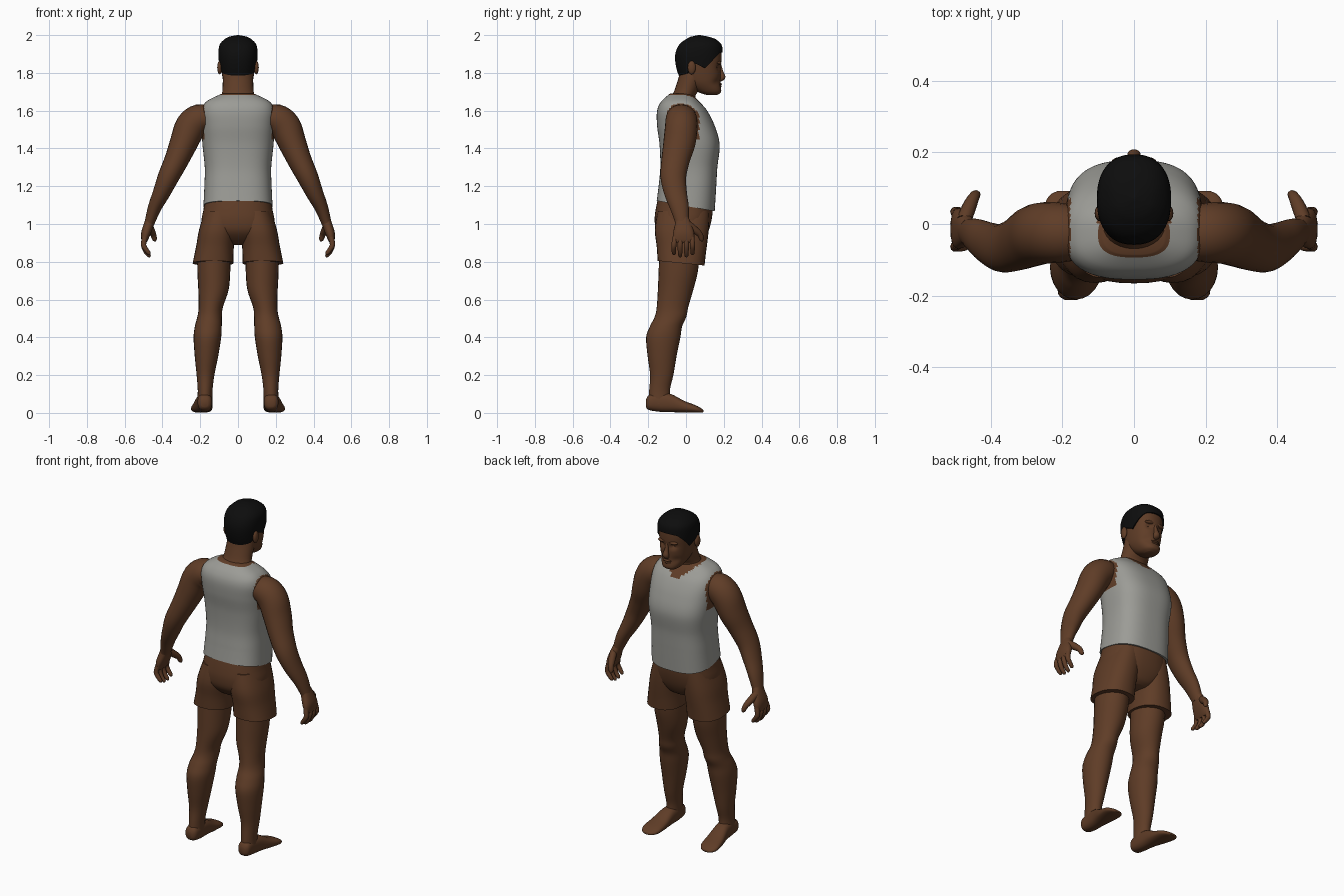
import bpy, bmesh, math
from mathutils import Vector

if "Cube" in bpy.data.objects:
    bpy.data.objects.remove(bpy.data.objects["Cube"])


def material(name, rgb):
    m = bpy.data.materials.new(name)
    m.diffuse_color = (*rgb, 1)
    m.use_nodes = True
    m.node_tree.nodes["Principled BSDF"].inputs["Base Color"].default_value = m.diffuse_color
    return m


SKIN = material("brown skin", (0.115, 0.046, 0.020))
SHIRT = material("grey cloth", (0.33, 0.33, 0.305))
HAIR = material("black hair", (0.004, 0.004, 0.004))


def make(name, verts, faces, mats, mirror=False, rule=None):
    """Mesh object; rule(centre) gives the material index of a face."""
    me = bpy.data.meshes.new(name)
    me.from_pydata(verts, [], faces)
    bm = bmesh.new()
    bm.from_mesh(me)
    bmesh.ops.recalc_face_normals(bm, faces=bm.faces)
    for f in bm.faces:
        f.smooth = True
        if rule:
            f.material_index = rule(f.calc_center_median())
    bm.to_mesh(me)
    bm.free()
    for m in mats:
        me.materials.append(m)
    ob = bpy.data.objects.new(name, me)
    bpy.context.collection.objects.link(ob)
    if mirror:
        ob.modifiers.new("Mirror", 'MIRROR')
    return ob


def spline(secs, steps):
    """Catmull-Rom through tuples of numbers."""
    out = []
    for i in range(len(secs) - 1):
        p0, p1 = secs[max(i - 1, 0)], secs[i]
        p2, p3 = secs[i + 1], secs[min(i + 2, len(secs) - 1)]
        for k in range(steps):
            t = k / steps
            out.append([0.5 * (2 * b + (c - a) * t + (2 * a - 5 * b + 4 * c - d) * t * t
                               + (3 * b - a - 3 * c + d) * t ** 3)
                        for a, b, c, d in zip(p0, p1, p2, p3)])
    return out + [list(secs[-1])]


def power(v, p):
    return math.copysign(abs(v) ** (2 / p), v)


def loft(name, secs, mats, axes='flat', n=24, steps=4, p=2.0, mirror=False, rule=None, shape=None):
    """Skin rounded sections (x, y, z, radius a, radius b) along a spline."""
    rings = spline(secs, steps)
    verts = []
    for i, (x, y, z, ra, rb) in enumerate(rings):
        if axes == 'path':
            t = Vector(rings[min(i + 1, len(rings) - 1)][:3]) - Vector(rings[max(i - 1, 0)][:3])
            t.normalize()
            a = Vector((0, 1, 0)).cross(t).normalized()
            b = t.cross(a)
        else:
            a = Vector((1, 0, 0))
            b = Vector((0, 0, 1)) if axes == 'foot' else Vector((0, 1, 0))
        for k in range(n):
            w = math.tau * k / n
            v = Vector((x, y, z)) + a * max(ra, .001) * power(math.cos(w), p) \
                + b * max(rb, .001) * power(math.sin(w), p)
            verts.append(shape(v) if shape else v)
    faces = [(i * n + k, i * n + (k + 1) % n, (i + 1) * n + (k + 1) % n, (i + 1) * n + k)
             for i in range(len(rings) - 1) for k in range(n)]
    faces += [tuple(range(n)), tuple(range(len(verts) - n, len(verts)))]
    return make(name, verts, faces, mats, mirror, rule)


def sec(z, back, front, half, x=0.0):
    return (x, (back + front) / 2, z, half, (front - back) / 2)


def ellipsoid(name, centre, radii, mirror=False):
    cx, cy, cz = centre
    rx, ry, rz = radii
    secs = [(cx, cy, cz - rz * math.cos(math.pi * i / 8), rx * math.sin(math.pi * i / 8),
             ry * math.sin(math.pi * i / 8)) for i in range(9)]
    return loft(name, secs, [SKIN], n=14, steps=1, mirror=mirror)


# Tank top: neckline and armholes are left as skin
def shirt_rule(c):
    neck = c.z > 1.59 + abs(c.x) * 0.9 if c.y > 0 else c.z > 1.683
    arm = abs(c.x) > 0.178 and 1.45 < c.z and abs(c.y + 0.015) < 0.085
    return 1 if neck or arm else 0


def hem_tilt(v):
    if v.z < 1.2:
        v.z -= 0.19 * v.y * (1.2 - v.z) / 0.11
    return v


loft("tank_top", [sec(1.095, -.155, .152, .183), sec(1.2, -.145, .16, .178), sec(1.3, -.136, .166, .176),
                  sec(1.42, -.14, .178, .188), sec(1.52, -.153, .152, .194), sec(1.6, -.153, .112, .194),
                  sec(1.65, -.13, .068, .165), sec(1.69, -.085, .03, .085)],
     [SHIRT, SKIN], n=72, steps=8, p=2.7, rule=shirt_rule, shape=hem_tilt)

# Shorts: seat plus two flared legs
loft("shorts_seat", [sec(1.15, -.145, .14, .172), sec(1.08, -.16, .142, .182), sec(1.02, -.166, .135, .193),
                     sec(.96, -.155, .118, .185), sec(.91, -.11, .09, .11), sec(.89, -.07, .06, .05)],
     [SKIN], n=40, p=2.4)


def short_tilt(v):
    if v.z < .85:
        v.z -= 0.1 * (v.y + .1) * (.85 - v.z) / .05
    return v


loft("shorts_leg", [sec(1.07, -.15, .125, .085, .09), sec(.97, -.165, .12, .098, .108),
                    sec(.88, -.155, .11, .1, .122), sec(.80, -.15, .098, .108, .132)],
     [SKIN], n=28, p=2.3, mirror=True, shape=short_tilt)

# Legs
loft("leg", [sec(.87, -.14, .075, .088, .127), sec(.75, -.145, .063, .087, .128), sec(.65, -.149, .038, .08, .13),
             sec(.56, -.155, .012, .064, .144), sec(.51, -.165, .002, .065, .15), sec(.46, -.19, -.02, .071, .157),
             sec(.40, -.211, -.03, .073, .162), sec(.3, -.203, -.05, .062, .167), sec(.2, -.19, -.067, .047, .172),
             sec(.12, -.195, -.085, .039, .174), sec(.05, -.2, -.08, .04, .176)],
     [SKIN], n=24, mirror=True)
# Feet, heel to toe
loft("foot", [(.176, -.212, .05, .018, .02), (.176, -.195, .055, .036, .04), (.176, -.14, .056, .04, .05),
              (.18, -.08, .052, .044, .048), (.188, -.01, .033, .053, .031), (.194, .05, .021, .055, .02),
              (.196, .08, .013, .04, .012), (.196, .092, .01, .018, .006)],
     [SKIN], axes='foot', n=24, p=2.5, mirror=True)

# Arms
loft("arm", [(.14, -.03, 1.555, .06, .07), (.2, -.025, 1.555, .08, .083), (.25, -.025, 1.515, .083, .086),
             (.287, -.035, 1.43, .074, .085), (.325, -.055, 1.34, .064, .075), (.368, -.067, 1.25, .056, .068),
             (.405, -.055, 1.165, .046, .06), (.44, -.035, 1.09, .036, .05), (.464, -.022, 1.02, .028, .038),
             (.47, -.018, 1.0, .026, .038)],
     [SKIN], axes='path', n=24, mirror=True)
# Hands
loft("palm", [(.463, -.02, 1.03, .024, .034), (.475, -.015, .99, .026, .046), (.488, -.013, .95, .025, .056),
              (.495, -.013, .915, .017, .056), (.496, -.013, .90, .01, .05)],
     [SKIN], axes='path', n=20, p=2.4, mirror=True)
for i, y in enumerate((-.058, -.028, .002, .031)):
    tip = .012 if i in (0, 3) else 0
    loft(f"finger_{i + 1}", [(.493, y, .93, .014, .014), (.5, y * 1.1, .89, .014, .014),
                             (.487, y * 1.12, .853 + tip, .0125, .0125), (.47, y * 1.1, .832 + tip, .01, .01),
                             (.464, y * 1.1, .827 + tip, .003, .003)],
         [SKIN], axes='path', n=10, steps=3, mirror=True)
loft("thumb", [(.475, .01, 1.0, .02, .02), (.462, .045, .97, .02, .02), (.449, .073, .945, .016, .016),
               (.441, .083, .918, .012, .012), (.439, .084, .908, .004, .004)],
     [SKIN], axes='path', n=12, steps=3, mirror=True)

# Neck
loft("neck", [sec(1.6, -.09, .07, .1), sec(1.67, -.077, .05, .09), sec(1.71, -.06, .068, .082),
              sec(1.78, -.038, .1, .08), sec(1.83, -.03, .11, .075)], [SKIN], n=28)


# Head with dents for the eye sockets and cheeks
def face_shape(v):
    if v.y > .1:
        for s in (-1, 1):
            v.y -= .016 * math.exp(-((v.x - s * .036) / .018) ** 2 - ((v.z - 1.83) / .014) ** 2)
            v.y -= .008 * math.exp(-((v.x - s * .05) / .02) ** 2 - ((v.z - 1.75) / .02) ** 2)
    return v


HEAD = [sec(1.683, .11, .165, .03), sec(1.70, .06, .186, .052), sec(1.74, .0, .182, .073),
        sec(1.78, -.028, .183, .083), sec(1.84, -.046, .186, .091), sec(1.9, -.049, .187, .096),
        sec(1.95, -.028, .18, .089), sec(1.98, .01, .148, .062), sec(1.99, .05, .1, .025)]
loft("head", HEAD, [SKIN], n=48, steps=6, p=2.3, shape=face_shape)
loft("nose", [(0, .176, 1.845, .008, .01), (0, .186, 1.805, .012, .012), (0, .193, 1.778, .019, .016),
              (0, .184, 1.764, .016, .01), (0, .175, 1.76, .006, .005)], [SKIN], axes='path', n=14)
ellipsoid("upper_lip", (0, .178, 1.741, ), (.027, .012, .007))
ellipsoid("lower_lip", (0, .177, 1.730), (.024, .012, .007))
ellipsoid("brow", (.034, .172, 1.853), (.03, .016, .01), mirror=True)
ellipsoid("ear", (.097, .03, 1.828), (.013, .022, .036), mirror=True)


# Hair: columns rise from a hairline curve to the crown
def lerp(table, x):
    for (x0, *a), (x1, *b) in zip(table, table[1:]):
        if x <= x1:
            t = max(0, (x - x0) / (x1 - x0))
            return [u + (w - u) * t for u, w in zip(a, b)]
    return table[-1][1:]


SCALP = [(r[2], r[1], r[3] + .008, r[4] + .008) for r in spline(HEAD[2:8], 6)]
SCALP += [(1.992, .072, .048, .048), (2.0, .07, .004, .004)]
HAIRLINE = [(-.06, 1.785), (0, 1.80), (.035, 1.855), (.08, 1.835), (.1, 1.825),
            (.14, 1.865), (.175, 1.903), (.2, 1.912)]


def scalp_point(w, z, k=1.0):
    cy, rx, ry = lerp(SCALP, z)
    return Vector((k * rx * power(math.cos(w), 2.3), cy + k * ry * power(math.sin(w), 2.3), z))


N, ROWS = 64, 16
hv = []
for r in range(-1, ROWS + 1):
    t = math.sin(max(r, 0) / ROWS * math.pi / 2)
    for k in range(N):
        w = math.tau * k / N
        low = lerp(HAIRLINE, scalp_point(w, 1.87).y)[0]
        hv.append(scalp_point(w, low + (2.0 - low) * t, .88 if r < 0 else 1))
hf = [(r * N + k, r * N + (k + 1) % N, (r + 1) * N + (k + 1) % N, (r + 1) * N + k)
      for r in range(ROWS + 1) for k in range(N)]
hf.append(tuple(range(len(hv) - N, len(hv))))
make("hair", hv, hf, [HAIR])

# Smooth shading with sharp hems
bpy.ops.object.select_all(action='SELECT')
bpy.context.view_layer.objects.active = bpy.data.objects["tank_top"]
bpy.ops.object.shade_smooth_by_angle(angle=math.radians(50))
